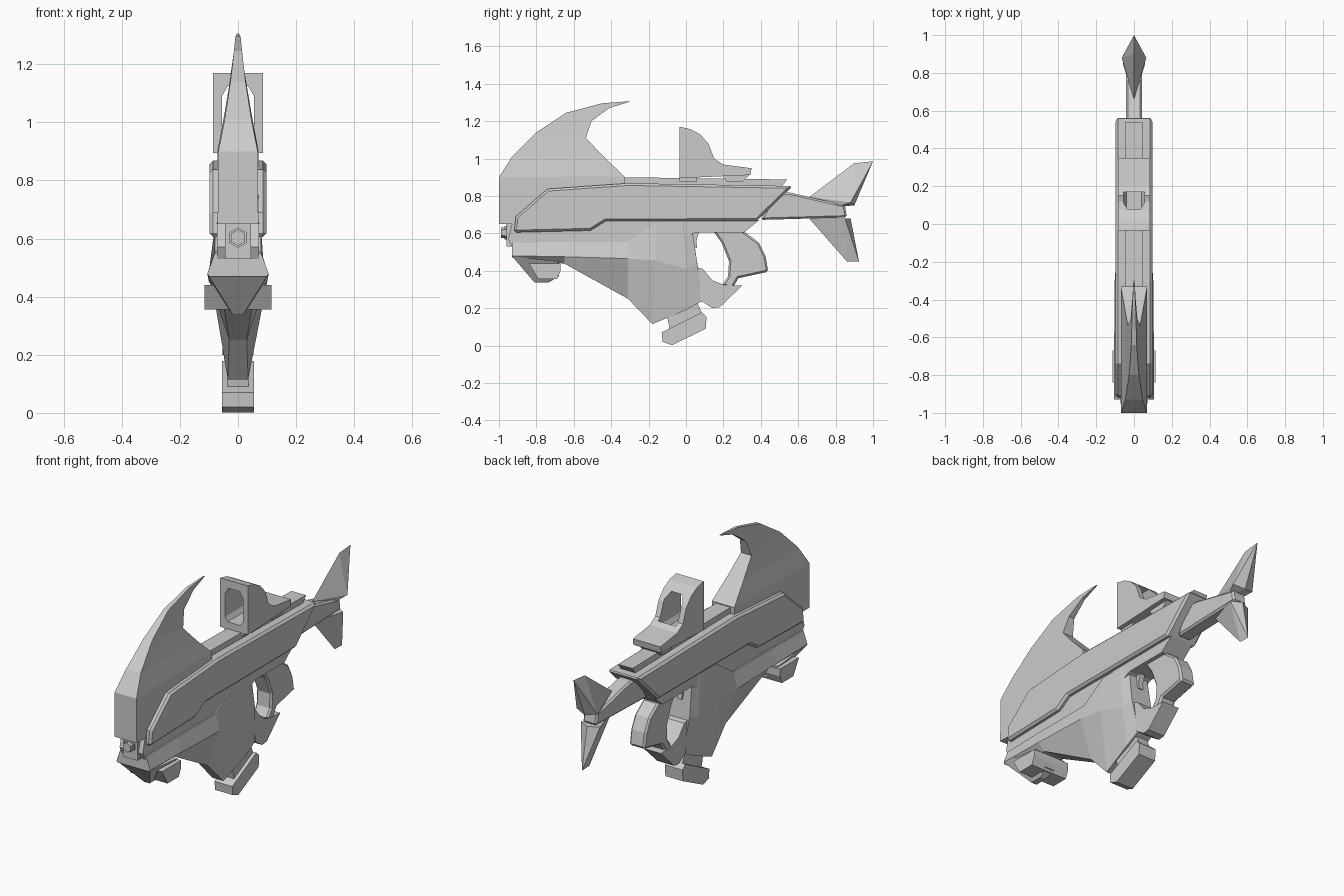
import bpy, bmesh
from math import pi


def finish(name, bm, bevel=0):
    bmesh.ops.recalc_face_normals(bm, faces=bm.faces)
    me = bpy.data.meshes.new(name)
    bm.to_mesh(me)
    bm.free()
    ob = bpy.data.objects.new(name, me)
    bpy.context.collection.objects.link(ob)
    if bevel:
        m = ob.modifiers.new("chamfer", 'BEVEL')
        m.width, m.segments = bevel, 1
        m.limit_method, m.angle_limit = 'ANGLE', 1.2
    return ob


def loft(name, rings, bevel=0):
    """Skin a list of equal-length point rings and cap both ends."""
    bm = bmesh.new()
    vs = [[bm.verts.new(p) for p in r] for r in rings]
    n = len(rings[0])
    for a, b in zip(vs, vs[1:]):
        for i in range(n):
            j = (i + 1) % n
            bm.faces.new((a[i], a[j], b[j], b[i]))
    bm.faces.new(vs[0])
    bm.faces.new(vs[-1])
    return finish(name, bm, bevel)


def prism(name, pts, half, bevel=0):
    """Side profile (y, z) extruded symmetrically across x."""
    return loft(name, [[(x, y, z) for y, z in pts] for x in (-half, half)], bevel)


def hull(name, pts):
    """Convex solid from (x, y, z) points, mirrored in x."""
    bm = bmesh.new()
    for x, y, z in pts:
        bm.verts.new((x, y, z))
        if x:
            bm.verts.new((-x, y, z))
    bmesh.ops.convex_hull(bm, input=bm.verts)
    return finish(name, bm)


# Upper body: chamfered shell over a narrower core
prism("upper_shell", [(-.92, .605), (-.91, .69), (-.74, .838), (-.31, .868), (.57, .853),
                      (.38, .667), (-.43, .665), (-.51, .615)], .098, .012)
prism("core", [(-.93, .53), (-.95, .57), (-.93, .65), (-.8, .7), (.3, .7), (.39, .67),
               (.31, .605), (.05, .605), (-.1, .53)], .072)
prism("front_block", [(-.96, .53), (-.96, .65), (-.8, .65), (-.8, .53)], .045)
prism("top_rail", [(-.34, .84), (-.34, .9), (.54, .888), (.505, .84)], .045)

# Muzzle
for nm, r, y0, y1 in (("muzzle_collar", .035, -.97, -.9), ("muzzle_tip", .028, -.99, -.96)):
    bpy.ops.mesh.primitive_cylinder_add(vertices=6, radius=r, depth=y1 - y0,
                                        location=(0, (y0 + y1) / 2, .603), rotation=(pi / 2, 0, 0))
    bpy.context.object.name = nm

# Curved front fin: (front y, z, half width, rear y, z, half width)
fin = [(-1, .65, .07, -.33, .65, .07), (-1, .9, .068, -.33, .905, .07),
       (-.93, 1.01, .046, -.44, 1.01, .05), (-.8, 1.14, .026, -.535, 1.11, .033),
       (-.64, 1.245, .014, -.505, 1.2, .018), (-.45, 1.295, .009, -.41, 1.27, .01),
       (-.31, 1.306, .003, -.3, 1.304, .003)]
loft("front_fin", [[(-a, y, z), (a, y, z), (b, v, w), (-b, v, w)] for y, z, a, v, w, b in fin])

# Lower body and grip: each station has top, widest and bottom (y, z, half width)
keel = [((-.93, .55, .08), (-.93, .48, .105), (-.93, .47, .1)),
        ((-.65, .555, .08), (-.65, .475, .105), (-.65, .438, .06)),
        ((-.31, .555, .08), (-.31, .465, .103), (-.31, .25, .03)),
        ((-.16, .655, .078), (-.16, .455, .092), (-.18, .115, .035)),
        ((-.02, .66, .075), (0, .41, .08), (.0, .19, .048)),
        ((.035, .61, .06), (.06, .44, .065), (.09, .24, .045))]
loft("lower_body", [[(w, y, z) for y, z, w in s] + [(-w, y, z) for y, z, w in reversed(s)]
                    for s in keel])
hull("chin_wedge", [(.105, -.93, .478), (.1, -.68, .45), (.017, -.81, .337),
                    (.017, -.735, .337), (.03, -.68, .37)])
prism("chin_box", [(-.84, .44), (-.79, .355), (-.69, .355), (-.67, .4), (-.67, .44)], .115)

# Magazine
prism("magazine_neck", [(-.1, .15), (.06, .23), (.1, .14), (-.08, .06)], .036)
prism("magazine_base", [(-.13, .07), (-.125, .02), (-.075, .002), (.105, .09), (.11, .155),
                        (.085, .178)], .055)

# Rear hand loop
prism("grip_spur", [(.05, .42), (.09, .41), (.14, .35), (.2, .325), (.3, .32), (.18, .205),
                    (.14, .2), (.08, .24)], .053)
prism("hand_loop", [(.14, .62), (.19, .55), (.23, .45), (.225, .37), (.19, .32), (.25, .31),
                    (.28, .36), (.44, .395), (.425, .48), (.39, .55), (.31, .61), (.33, .66),
                    (.15, .66)], .048, .01)
prism("trigger", [(.03, .61), (.07, .61), (.055, .56), (.06, .52), (.04, .53)], .015)

# Tail boom with upper and lower flukes
prism("tail_boom", [(.4, .672), (.48, .82), (.56, .817), (.85, .75), (.86, .685)], .043, .01)
hull("upper_fluke", [(0, .66, .795), (.065, .88, .765), (0, .9, .975), (0, 1, .985),
                     (0, .9, .75), (.03, .8, .74)])
hull("lower_fluke", [(0, .66, .678), (.06, .85, .68), (0, .86, .45), (0, .925, .448),
                     (0, .88, .68)])

# Sight housing with a window cut through it lengthwise
sight = prism("sight", [(-.035, .895), (-.035, 1.17), (.025, 1.157), (.075, 1.13), (.12, 1.08),
                        (.15, 1.0), (.2, .968), (.35, .948), (.345, .912)], .086)
window = [(-.055, .96), (-.055, 1.09), (-.035, 1.125), (.035, 1.125), (.055, 1.09), (.055, .96),
          (.04, .935), (-.04, .935)]
cutter = loft("window_cutter", [[(x, y, z) for x, z in window] for y in (-.1, .17)])
cutter.hide_render = True
mod = sight.modifiers.new("window", 'BOOLEAN')
mod.operation, mod.object, mod.solver = 'DIFFERENCE', cutter, 'EXACT'
bpy.context.view_layer.objects.active = sight
bpy.ops.object.modifier_apply(modifier="window")
bpy.data.objects.remove(cutter)
prism("sight_front_foot", [(-.035, .878), (-.035, .9), (.06, .9), (.06, .878)], .06)
prism("sight_rear_foot", [(.19, .915), (.22, .875), (.3, .875), (.34, .915)], .06)
